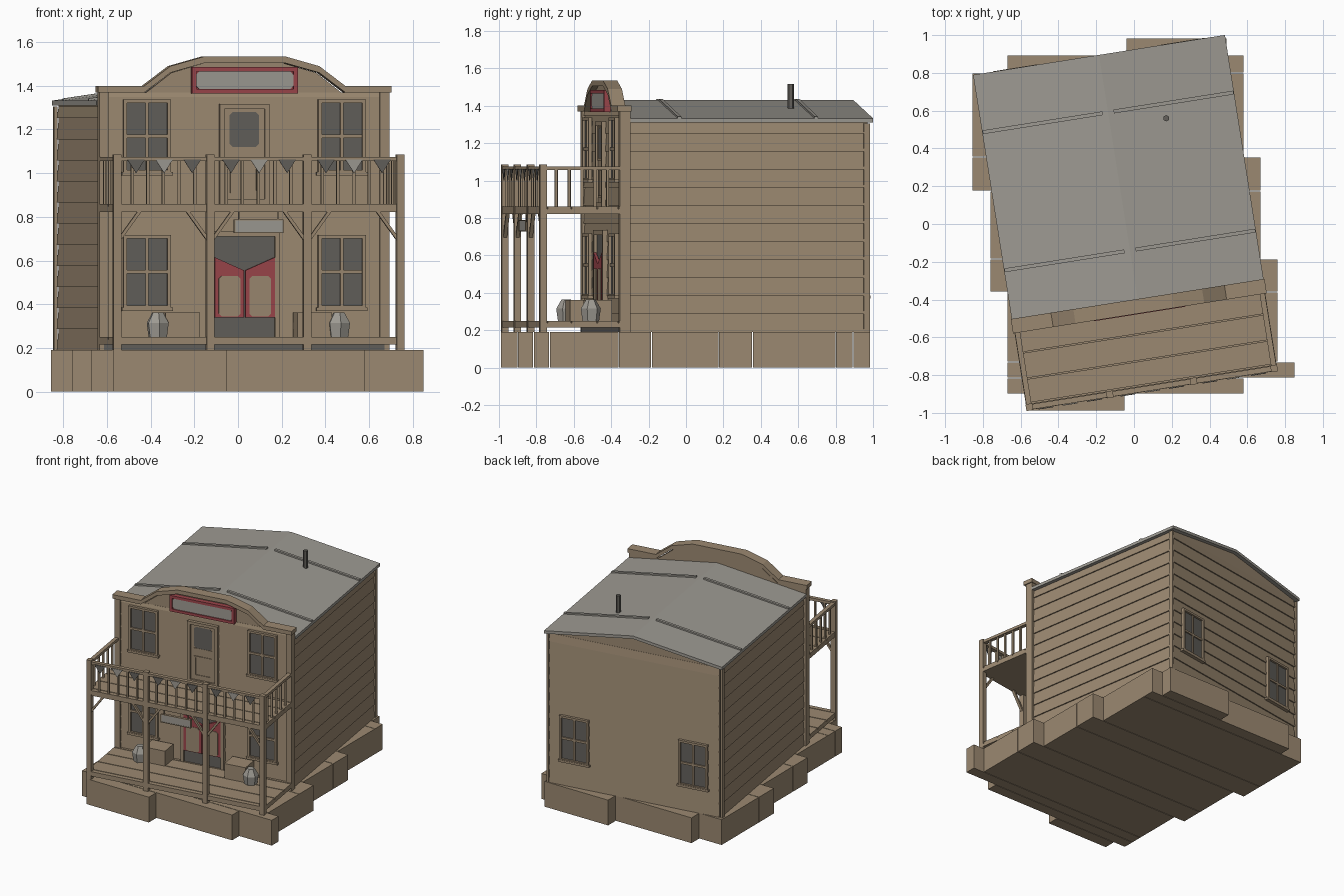
import bpy, bmesh, math
from mathutils import Matrix

cube = bpy.data.objects.get("Cube")
if cube:
    bpy.data.objects.remove(cube, do_unlink=True)


def material(name, rgb):
    m = bpy.data.materials.new(name)
    m.use_nodes = True
    m.diffuse_color = (*rgb, 1)
    m.node_tree.nodes["Principled BSDF"].inputs["Base Color"].default_value = (*rgb, 1)
    return m


WOOD = material("tan wood", (0.33, 0.25, 0.165))
GREY = material("pale grey", (0.34, 0.325, 0.29))
DARK = material("dark grey", (0.125, 0.118, 0.105))
RED = material("painted red", (0.33, 0.06, 0.07))

# The house stands turned on its axis-aligned ground blocks
TURN = Matrix.Rotation(math.radians(9), 4, "Z") @ Matrix.Translation((-0.043, 0, 0))


def prism(pts, a, b, axis="y"):
    """Outline in the xz plane (axis y) or yz plane (axis x), extruded from a to b."""
    return pts, a, b, axis


def box(x0, x1, y0, y1, z0, z1):
    return prism([(x0, z0), (x1, z0), (x1, z1), (x0, z1)], y0, y1)


def part(name, mat, pieces, matrix=TURN):
    bm = bmesh.new()
    for pts, a, b, axis in pieces:
        rings = []
        for d in (a, b):
            rings.append([bm.verts.new((p, d, z) if axis == "y" else (d, p, z)) for p, z in pts])
        bm.faces.new(rings[0])
        bm.faces.new(rings[1][::-1])
        for i in range(len(pts)):
            j = (i + 1) % len(pts)
            bm.faces.new((rings[0][i], rings[1][i], rings[1][j], rings[0][j]))
    bmesh.ops.recalc_face_normals(bm, faces=bm.faces)
    bm.transform(matrix)
    me = bpy.data.meshes.new(name)
    bm.to_mesh(me)
    bm.free()
    me.materials.append(mat)
    ob = bpy.data.objects.new(name, me)
    bpy.context.collection.objects.link(ob)
    return ob


def frame(x, z, hw, hh, w, y0, y1):
    """Four bars around a rectangle centred on x, z."""
    return [box(x - hw, x - hw + w, y0, y1, z - hh, z + hh),
            box(x + hw - w, x + hw, y0, y1, z - hh, z + hh),
            box(x - hw + w, x + hw - w, y0, y1, z + hh - w, z + hh),
            box(x - hw + w, x + hw - w, y0, y1, z - hh, z - hh + w)]


def chamfered(x, z, hw, hh, c):
    return [(x - hw + c, z - hh), (x + hw - c, z - hh), (x + hw, z - hh + c), (x + hw, z + hh - c),
            (x + hw - c, z + hh), (x - hw + c, z + hh), (x - hw, z + hh - c), (x - hw, z - hh + c)]


def boards(wall, out, top):
    """Sawtooth outline of lapped boards on a wall plane."""
    pts, z = [(wall, 0.19)], 0.19
    while z < top - 0.01:
        z2 = min(z + 0.0965, top)
        pts += [(wall + out, z), (wall + out * 0.15, z2)]
        z = z2
    return pts + [(wall, top)]


# Ground blocks: y start, y end, x start, x end
rows = [(-0.99, -0.90, -0.57, -0.05), (-0.90, -0.815, -0.67, 0.58),
        (-0.815, -0.73, -0.67, 0.85), (-0.73, -0.36, -0.67, 0.76),
        (-0.36, -0.185, -0.76, 0.76), (-0.185, 0.175, -0.76, 0.67),
        (0.175, 0.355, -0.855, 0.67), (0.355, 0.80, -0.855, 0.58),
        (0.80, 0.893, -0.67, 0.58), (0.893, 0.985, -0.04, 0.49)]
part("ground_blocks", WOOD, [box(c, d, a + 0.002, b - 0.002, 0, 0.19) for a, b, c, d in rows],
     Matrix.Identity(4))

# House body and lapped siding
part("house_body", WOOD, [prism([(-0.648, 0.19), (0.648, 0.19), (0.648, 1.31),
                                 (0, 1.41), (-0.648, 1.31)], -0.41, 0.885)])
part("siding", WOOD, [prism(boards(s * 0.648, s * 0.01, 1.305), -0.40, 0.875) for s in (-1, 1)]
     + [prism(boards(0.885, 0.01, 1.31), -0.645, 0.645, "x"),
        prism(boards(-0.44, -0.008, 1.37), -0.65, 0.65, "x")])
part("corner_trim", WOOD, [box(s * 0.66 - 0.012, s * 0.66 + 0.004, 0.865, 0.897, 0.19, 1.305) for s in (-1, 1)]
     + [box(s * 0.65 - 0.022, s * 0.65 + 0.022, -0.457, -0.40, 0.19, 1.37) for s in (-1, 1)])

# Roof with raised battens and stove pipe
part("roof", GREY, [prism([(-0.675, 1.31), (0, 1.408), (0.675, 1.31), (0.675, 1.332),
                           (0, 1.43), (-0.675, 1.332)], -0.40, 0.913)])
part("roof_battens", GREY, [prism([(s * 0.03, 1.42), (s * 0.672, 1.327), (s * 0.672, 1.342),
                                   (s * 0.03, 1.437)], y - 0.01, y + 0.01)
                            for s in (-1, 1) for y in (-0.135, 0.605)])
bpy.ops.mesh.primitive_cylinder_add(vertices=6, radius=0.017, depth=0.15,
                                    location=TURN @ Matrix.Translation((0.299, 0.526, 1.44)).to_translation())
pipe = bpy.context.object
pipe.name = "stove_pipe"
pipe.data.materials.append(DARK)

# False front with a stepped cap
steps = [(0.68, 1.40), (0.465, 1.40), (0.345, 1.49), (0.185, 1.535)]
top = steps + [(-x, z) for x, z in steps[::-1]]
low = [(x, z - 0.03) for x, z in top]
part("false_front", WOOD, [prism([(0.66, 0.19)] + [(x * 0.97, z) for x, z in low] + [(-0.66, 0.19)],
                                 -0.44, -0.402)])
part("front_cap", WOOD, [prism([top[i], top[i + 1], low[i + 1], low[i]], -0.472, -0.395)
                         for i in range(len(top) - 1)])
part("front_footing", DARK, [box(-0.65, 0.65, -0.459, -0.44, 0.19, 0.215)])

# Large sign on the false front
part("sign_frame", RED, frame(0, 1.425, 0.245, 0.06, 0.02, -0.475, -0.44)
     + [box(-0.235, 0.235, -0.464, -0.44, 1.37, 1.48)])
part("sign_panel", GREY, [prism(chamfered(0, 1.425, 0.225, 0.044, 0.018), -0.468, -0.46)])

# Windows, front upper, front lower and back
bars, panes = [], []
for side, wall, mids in ((-1, -0.448, (0.548, 1.168)), (1, 0.892, (0.548,))):
    for z in mids:
        for x in (-0.451, 0.451):
            near, far = sorted((wall, wall + side * 0.02))
            thin, deep = sorted((wall, wall + side * 0.014))
            bars += frame(x, z, 0.11, 0.17, 0.016, near, far)
            bars += [box(x - 0.007, x + 0.007, thin, deep, z - 0.16, z + 0.16),
                     box(x - 0.1, x + 0.1, thin, deep, z - 0.008, z + 0.008),
                     box(x - 0.118, x + 0.118, near - 0.003, far + 0.003, z - 0.178, z - 0.162)]
            glass = sorted((wall - side * 0.003, wall + side * 0.005))
            panes.append(prism(chamfered(x, z, 0.1, 0.16, 0.01), *glass))
part("window_frames", WOOD, bars)
part("window_glass", DARK, panes)

# Balcony door
part("balcony_door", WOOD, frame(0, 1.088, 0.115, 0.228, 0.022, -0.468, -0.44)
     + [box(-0.095, 0.095, -0.454, -0.44, 0.86, 1.30)]
     + frame(0, 0.985, 0.065, 0.075, 0.01, -0.459, -0.45)
     + frame(0, 1.2, 0.08, 0.092, 0.012, -0.459, -0.45))
part("balcony_door_glass", DARK, [prism(chamfered(0, 1.2, 0.068, 0.08, 0.015), -0.457, -0.45)])

# Entrance with swing doors
part("entrance_opening", DARK, [box(-0.14, 0.14, -0.453, -0.445, 0.25, 0.71)])
part("entrance_frame", WOOD, [box(s * 0.152 - 0.012, s * 0.152 + 0.012, -0.47, -0.44, 0.25, 0.735) for s in (-1, 1)]
     + [box(-0.14, 0.14, -0.47, -0.44, 0.71, 0.735)])
part("swing_doors", RED, [prism([(s * 0.003, 0.34), (s * 0.139, 0.34), (s * 0.139, 0.615), (s * 0.003, 0.555)],
                                -0.472, -0.456) for s in (-1, 1)])
part("swing_door_panels", WOOD, [prism(chamfered(s * 0.071, 0.437, 0.05, 0.092, 0.012), -0.476, -0.470)
                                 for s in (-1, 1)])

# Porch and balcony floors made of planks with an edge beam
edges = [-0.44, -0.465, -0.58, -0.72, -0.85, -0.889]
for name, z0, z1 in (("porch_deck", 0.215, 0.25), ("balcony_floor", 0.822, 0.86)):
    part(name, WOOD, [box(-0.672, 0.672, b + 0.003, a - 0.003, z0 + 0.008, z1)
                      for a, b in zip(edges, edges[1:])]
         + [box(-0.672, 0.672, -0.885, -0.44, z0, z1 - 0.012)])

# Posts, braces and railing
posts = [-0.656, -0.2245, 0.2245, 0.656]
part("porch_posts", WOOD, [box(x - 0.018, x + 0.018, -0.889, -0.853, 0.19, 1.085) for x in posts])
braces = []
for i, x in enumerate(posts):
    for s in (-1, 1):
        if 0 <= i + s < len(posts):
            braces.append(prism([(x + s * 0.015, 0.69), (x + s * 0.015, 0.715),
                                 (x + s * 0.095, 0.825), (x + s * 0.113, 0.825)], -0.881, -0.861))
part("post_braces", WOOD, braces)
rail = [box(-0.656, 0.656, -0.885, -0.857, 1.055, 1.075)]
for a, b in zip(posts, posts[1:]):
    for k in range(1, 6):
        x = a + (b - a) * k / 6
        rail.append(box(x - 0.007, x + 0.007, -0.878, -0.864, 0.86, 1.055))
for x in (posts[0], posts[-1]):
    rail.append(box(x - 0.014, x + 0.014, -0.86, -0.45, 1.055, 1.075))
    for k in range(1, 6):
        y = -0.871 + 0.07 * k
        rail.append(box(x - 0.007, x + 0.007, y - 0.007, y + 0.007, 0.86, 1.055))
part("balcony_railing", WOOD, rail)

# Pennants along the railing
for name, mat, offsets in (("pale_pennants", GREY, (0,)), ("dark_pennants", DARK, (-0.13, 0.13))):
    part(name, mat, [prism([(m + o - 0.04, 1.062), (m + o + 0.04, 1.062), (m + o, 1.0)], -0.891, -0.886)
                     for m in (-0.44, 0, 0.44) for o in offsets])

# Small hanging sign
part("hanging_sign", GREY, [box(-0.11, 0.11, -0.878, -0.864, 0.73, 0.785)])
part("sign_hangers", WOOD, [box(s * 0.09 - 0.004, s * 0.09 + 0.004, -0.875, -0.867, 0.78, 0.825) for s in (-1, 1)]
     + frame(0, 0.7575, 0.114, 0.031, 0.005, -0.881, -0.861))

# Crates and faceted sacks on the porch
part("crates", WOOD, [box(s * 0.305 - 0.08, s * 0.305 + 0.08, -0.585, -0.455, 0.25, 0.362) for s in (-1, 1)])
for s, name in ((-1, "right_sack"), (1, "left_sack")):
    bm = bmesh.new()
    for r0, r1, z0, z1 in ((0.045, 0.054, 0.25, 0.315), (0.054, 0.026, 0.315, 0.363)):
        bmesh.ops.create_cone(bm, cap_ends=True, segments=6, radius1=r0, radius2=r1, depth=z1 - z0,
                              matrix=Matrix.Translation((s * 0.42, -0.575, (z0 + z1) / 2)))
    bm.transform(TURN)
    me = bpy.data.meshes.new(name)
    bm.to_mesh(me)
    bm.free()
    me.materials.append(GREY)
    bpy.context.collection.objects.link(bpy.data.objects.new(name, me))
